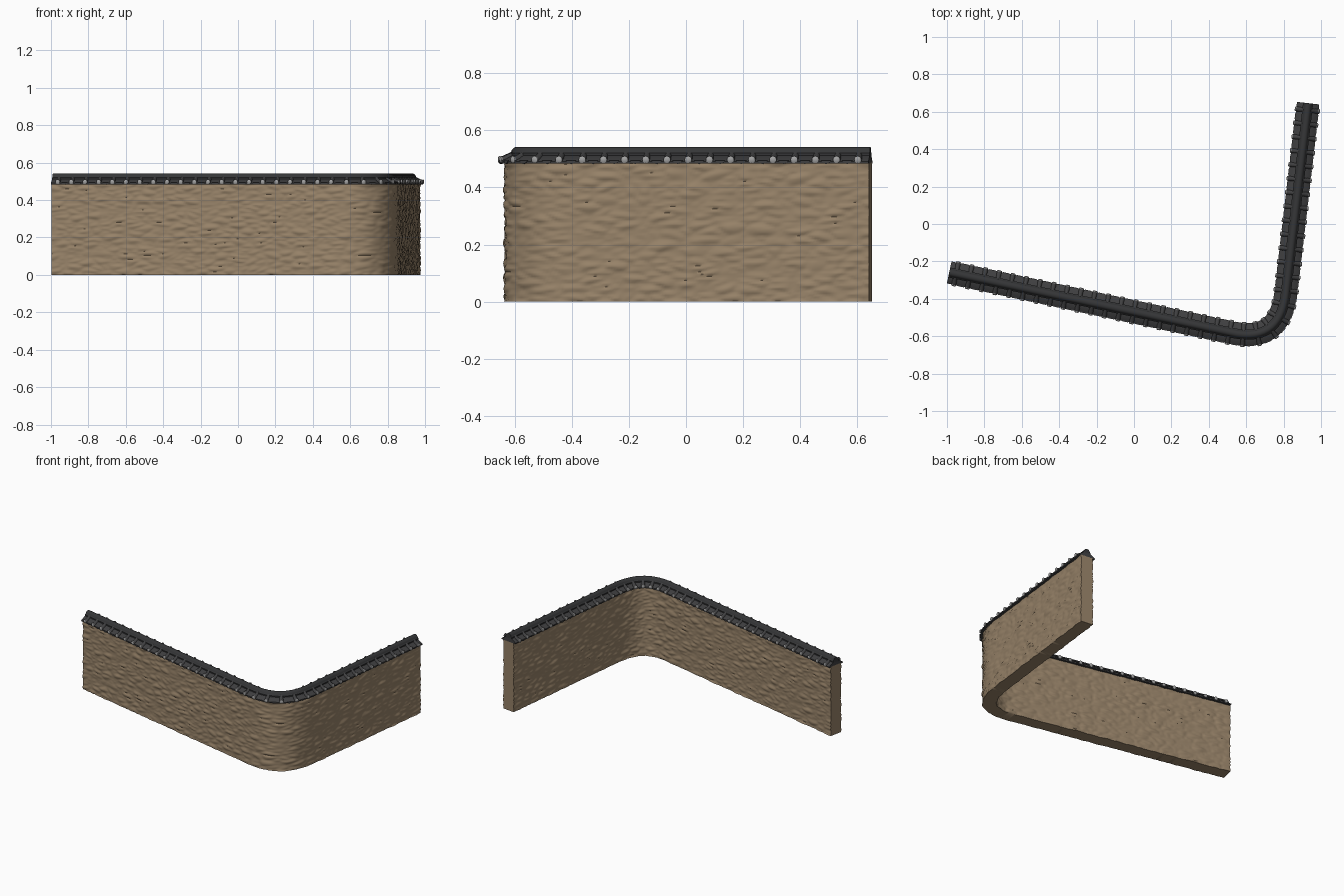
import bpy, bmesh, math
from mathutils import Vector, noise

if "Cube" in bpy.data.objects:
    bpy.data.objects.remove(bpy.data.objects["Cube"])


def material(name, rgb):
    m = bpy.data.materials.new(name)
    m.diffuse_color = (*rgb, 1)
    m.use_nodes = True
    m.node_tree.nodes["Principled BSDF"].inputs["Base Color"].default_value = m.diffuse_color
    return m


STONE = material("tan stone", (0.31, 0.225, 0.14))
SLATE = material("dark slate", (0.05, 0.05, 0.052))
RIDGE = material("black ridge", (0.036, 0.037, 0.039))
CAP = material("pale grey tile end", (0.36, 0.36, 0.36))

# Centre line: two straight runs joined by a quadratic bend
A, B = Vector((-0.988, -0.259)), Vector((0.53, -0.583))
C, D, E = Vector((0.78, -0.636)), Vector((0.812, -0.37)), Vector((0.931, 0.646))
path = [A] + [B * (1 - t) ** 2 + C * 2 * t * (1 - t) + D * t * t
              for t in (i / 40 for i in range(41))] + [E]
dist = [0.0]
for p, q in zip(path, path[1:]):
    dist.append(dist[-1] + (q - p).length)
LENGTH = dist[-1]


def point(s):
    s = min(max(s, 0), LENGTH)
    i = next(k for k in range(len(path) - 1) if s <= dist[k + 1] or k == len(path) - 2)
    return path[i].lerp(path[i + 1], (s - dist[i]) / (dist[i + 1] - dist[i]))


def frame(s):
    """Position, tangent and outward normal at a length along the wall."""
    a, b = point(s - 0.012), point(s + 0.012)
    t = (b - a).normalized()
    return point(s), t, Vector((t.y, -t.x))


def finish(bm, name, mats, angle=40):
    bmesh.ops.recalc_face_normals(bm, faces=bm.faces)
    me = bpy.data.meshes.new(name)
    bm.to_mesh(me)
    bm.free()
    for m in mats:
        me.materials.append(m)
    ob = bpy.data.objects.new(name, me)
    bpy.context.collection.objects.link(ob)
    bpy.context.view_layer.objects.active = ob
    ob.select_set(True)
    bpy.ops.object.shade_smooth_by_angle(angle=math.radians(angle))
    ob.select_set(False)


def sweep(name, profile_at, steps, mat, angle=40):
    """Sweep a closed (offset, z) profile along the centre line."""
    bm = bmesh.new()
    rings = []
    for i in range(steps + 1):
        s = LENGTH * i / steps
        p, t, n = frame(s)
        rings.append([bm.verts.new((*(p + n * o), z)) for o, z in profile_at(s)])
    k = len(rings[0])
    for a, b in zip(rings, rings[1:]):
        for j in range(k):
            bm.faces.new((a[j], b[j], b[(j + 1) % k], a[(j + 1) % k]))
    bm.faces.new(rings[0])
    bm.faces.new(rings[-1][::-1])
    finish(bm, name, [mat], angle)


# Wall: both sides bulge into irregular long courses of stone
WALL_TOP, ROWS = 0.488, 66


def stone_bulge(s, z, side):
    warp = 0.010 * noise.noise(Vector((s * 9, z * 9, side * 7)))
    d = noise.voronoi(Vector((s / 0.085, (z + warp) / 0.027, side * 13.0)))[0]
    return 0.009 * min(1.0, (d[1] - d[0]) * 1.5) ** 0.7


def wall_profile(s):
    pts = []
    for side in (1, -1):
        col = []
        for r in range(ROWS + 1):
            z = WALL_TOP * r / ROWS
            col.append((side * (0.041 + stone_bulge(s, z, side)), z))
        pts += col if side == 1 else col[::-1]
    return pts


sweep("stone_wall", wall_profile, 300, STONE, 60)

# Sloping roof bed under the tiles
half = [(0.059, 0.484), (0.060, 0.491), (0.024, 0.513)]
sweep("roof_bed", lambda s: half + [(-o, z) for o, z in half[::-1]], 120, SLATE)

# Ridge: stepped base with a rounded roll on top
ridge = [(0.026, 0.503), (0.027, 0.520), (0.021, 0.524), (0.019, 0.530)]
roll = [(0.017 * math.cos(a), 0.530 + 0.012 * math.sin(a))
        for a in (math.pi * i / 8 for i in range(1, 8))]
ridge_profile = ridge + roll + [(-o, z) for o, z in ridge[::-1]]
sweep("ridge", lambda s: ridge_profile, 120, RIDGE)

# Cover tiles: half-round rolls down each slope, with pale round ends and drip tiles
tiles, ends, drips = bmesh.new(), bmesh.new(), bmesh.new()
COUNT, R = 40, 0.0125
pitch = LENGTH / COUNT
for i in range(COUNT):
    for side in (1, -1):
        s = (i + 0.5) * pitch
        p, t, n = frame(s)

        def place(bm, along, out, z):
            return bm.verts.new((*(p + t * along + n * side * out), z))

        # half-round tile in two overlapping lengths
        for o0, z0, o1, z1, r in ((0.020, 0.514, 0.043, 0.503, R * 0.9),
                                  (0.040, 0.503, 0.063, 0.493, R)):
            arc = [(r * math.cos(a), r * math.sin(a))
                   for a in (math.pi * k / 8 for k in range(9))]
            top = [place(tiles, x, o0, z0 + h) for x, h in arc]
            low = [place(tiles, x, o1, z1 + h) for x, h in arc]
            for k in range(8):
                tiles.faces.new((top[k], top[k + 1], low[k + 1], low[k]))
            tiles.faces.new(low)
            tiles.faces.new(top[::-1])
        # domed round end
        rim = [(math.cos(a), math.sin(a)) for a in (math.tau * k / 12 for k in range(12))]
        prev = None
        for rad, out in ((R, 0.060), (R, 0.0645), (R * 0.6, 0.0675)):
            ring = [place(ends, x * rad, out, 0.4975 + h * rad) for x, h in rim]
            if prev:
                for k in range(12):
                    ends.faces.new((prev[k], prev[(k + 1) % 12], ring[(k + 1) % 12], ring[k]))
            else:
                ends.faces.new(ring[::-1])
            prev = ring
        ends.faces.new(prev)
        # drip tile hanging between the rolls
        if i < COUNT - 1:
            p, t, n = frame(s + pitch / 2)
            w = 0.018
            shape = [(-w, 0.494), (-w * 0.6, 0.486), (0, 0.482), (w * 0.6, 0.486), (w, 0.494)]
            a = [place(drips, x, 0.057, z) for x, z in shape]
            b = [place(drips, x, 0.062, z) for x, z in shape]
            drips.faces.new(a[::-1])
            drips.faces.new(b)
            for k in range(5):
                m = (k + 1) % 5
                drips.faces.new((a[k], a[m], b[m], b[k]))
finish(tiles, "cover_tiles", [SLATE])
finish(ends, "tile_ends", [CAP])
finish(drips, "drip_tiles", [SLATE])
